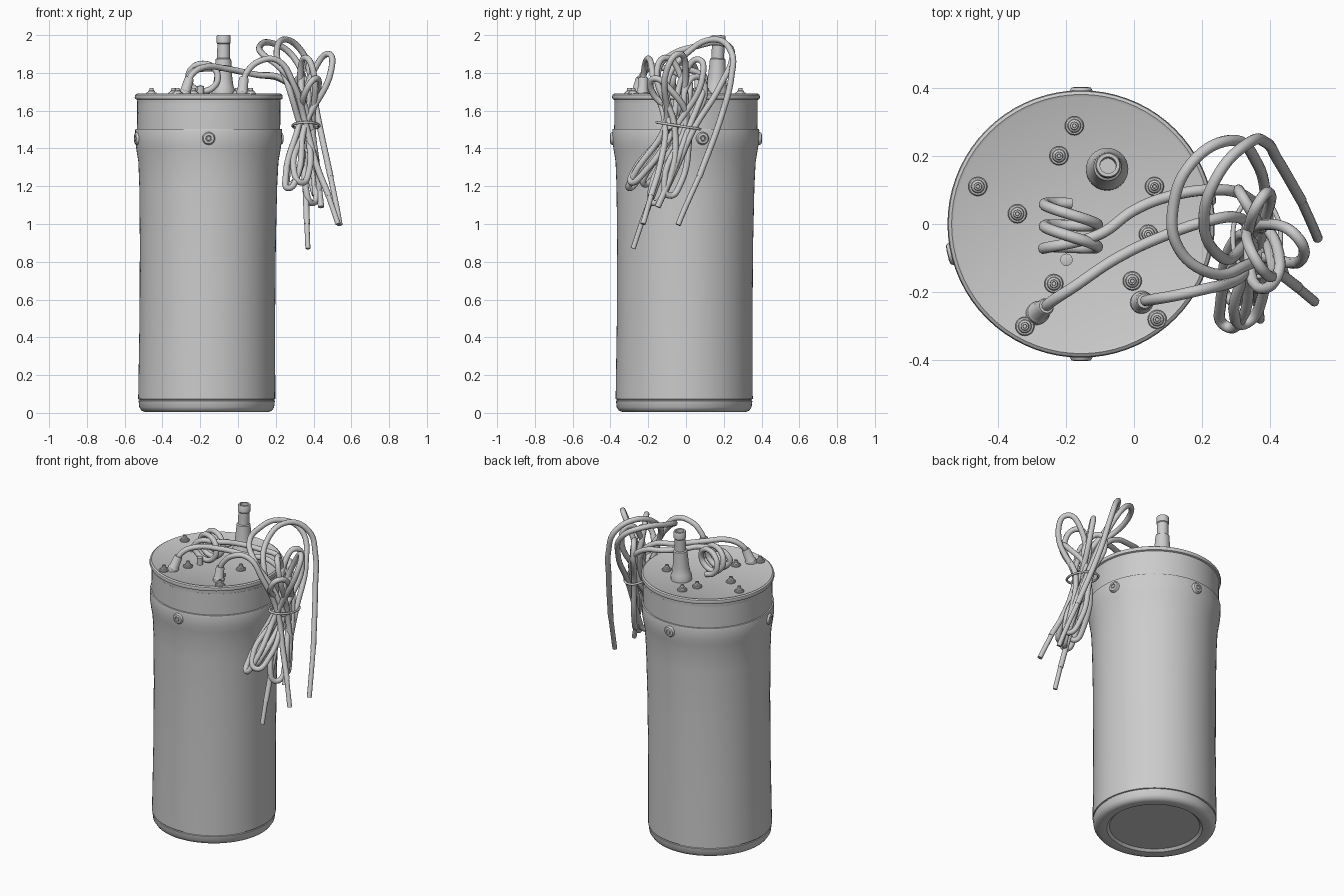
import bpy, bmesh, math
from mathutils import Vector, Matrix

CX = -0.155  # canister axis at the lid


def finish(obj, angle=35):
    bpy.ops.object.select_all(action='DESELECT')
    obj.select_set(True)
    bpy.context.view_layer.objects.active = obj
    bpy.ops.object.shade_smooth_by_angle(angle=math.radians(angle))
    return obj


def lathe(name, profile, loc=(0, 0, 0), axis=(0, 0, 1), n=24, shear=(0, 0)):
    """Revolve (radius, height) points; radius 0 closes with a pole."""
    bm = bmesh.new()
    rings = []
    for r, z in profile:
        c = Vector((shear[0] * z, shear[1] * z, z))
        k = 1 if r == 0 else n
        rings.append([bm.verts.new(c + Vector((r * math.cos(a), r * math.sin(a), 0)))
                      for a in (2 * math.pi * i / n for i in range(k))])
    for a, b in zip(rings, rings[1:]):
        for i in range(n):
            j = (i + 1) % n
            quad = [a[i % len(a)], a[j % len(a)], b[j % len(b)], b[i % len(b)]]
            bm.faces.new(list(dict.fromkeys(quad)))
    bmesh.ops.recalc_face_normals(bm, faces=bm.faces)
    me = bpy.data.meshes.new(name)
    bm.to_mesh(me)
    bm.free()
    obj = bpy.data.objects.new(name, me)
    bpy.context.collection.objects.link(obj)
    rot = Vector((0, 0, 1)).rotation_difference(Vector(axis)).to_matrix().to_4x4()
    obj.matrix_world = Matrix.Translation(loc) @ rot
    return finish(obj)


def tube(name, pts, r=0.0165, cyclic=False):
    """Round cable through the given points."""
    cu = bpy.data.curves.new(name, 'CURVE')
    cu.dimensions = '3D'
    cu.bevel_depth, cu.bevel_resolution, cu.resolution_u = r, 3, 7
    cu.use_fill_caps = True
    sp = cu.splines.new('BEZIER')
    sp.bezier_points.add(len(pts) - 1)
    for b, p in zip(sp.bezier_points, pts):
        b.co = p
        b.handle_left_type = b.handle_right_type = 'AUTO'
    sp.use_cyclic_u = cyclic
    obj = bpy.data.objects.new(name, cu)
    bpy.context.collection.objects.link(obj)
    bpy.ops.object.select_all(action='DESELECT')
    obj.select_set(True)
    bpy.context.view_layer.objects.active = obj
    bpy.ops.object.convert(target='MESH')
    return finish(bpy.context.object, 50)


# Canister shell: leaning slightly, flared shoulder, recessed bottom
lathe('canister_body', [(0, 0.022), (0.265, 0.022), (0.28, 0.008), (0.325, 0.004), (0.345, 0.012),
                        (0.357, 0.03), (0.361, 0.064), (0.356, 0.066), (0.356, 0.071), (0.363, 0.073),
                        (0.359, 0.5), (0.36, 0.9), (0.365, 1.2), (0.371, 1.33), (0.381, 1.39),
                        (0.387, 1.43), (0.389, 1.495), (0.387, 1.502), (0.379, 1.503), (0.379, 1.64),
                        (0, 1.64)],
      loc=(-0.166, -0.01, 0), n=72, shear=(0.007, 0.006))

# Lid with a rolled rim
lathe('lid', [(0, 1.63), (0.378, 1.63), (0.38, 1.658), (0.389, 1.662), (0.392, 1.672), (0.389, 1.684),
              (0.38, 1.69), (0.372, 1.686), (0, 1.685)], loc=(CX, 0, 0), n=72)

# Outlet fitting with open bore
lathe('outlet_fitting', [(0.062, 0), (0.062, 0.03), (0.055, 0.045), (0.048, 0.09), (0.043, 0.16),
                         (0.041, 0.19), (0.034, 0.195), (0.033, 0.27), (0.037, 0.275), (0.037, 0.312),
                         (0.034, 0.317), (0.024, 0.317), (0.023, 0.22), (0, 0.22)],
      loc=(-0.079, 0.16, 1.683), axis=(0.01, 0.04, 1), n=32)

# Lid screws: washer, domed head, hex-socket stud
SCREW = [(0.028, -0.004), (0.028, 0.006), (0.025, 0.01), (0.02, 0.011), (0.018, 0.018), (0.012, 0.022),
         (0.011, 0.034), (0.006, 0.035), (0.005, 0.024), (0, 0.024)]
for i, (x, y) in enumerate([(-0.175, 0.288), (-0.22, 0.2), (-0.458, 0.11), (-0.342, 0.03), (0.06, 0.11),
                            (0.042, -0.03), (-0.005, -0.167), (-0.235, -0.175), (-0.32, -0.3),
                            (0.068, -0.28)]):
    lathe(f'lid_screw_{i}', SCREW, loc=(x, y, 1.686), n=20)

# Four screws round the shoulder
SIDE = [(0.034, -0.012), (0.034, 0.004), (0.028, 0.013), (0.016, 0.015), (0.014, 0.01),
        (0.011, 0.01), (0.009, 0.014), (0, 0.014)]
for i, deg in enumerate((90, 270, 193, 13)):
    a = math.radians(deg)
    d = Vector((math.cos(a), math.sin(a), 0))
    lathe(f'side_screw_{i}', SIDE, loc=Vector((CX, 0, 1.453)) + d * 0.387, axis=d, n=24)

# Cable glands
GLAND = [(0.033, -0.01), (0.033, 0.015), (0.028, 0.022), (0.025, 0.085), (0.021, 0.093), (0, 0.093)]
lathe('cable_gland_left', GLAND, loc=(-0.283, -0.262, 1.686), axis=(0.3, 0.25, 1))
lathe('cable_gland_right', GLAND, loc=(0.022, -0.23, 1.686), axis=(0.1, 0.05, 1))
lathe('coil_stub', [(0.018, 0), (0.018, 0.05), (0, 0.055)], loc=(-0.198, -0.105, 1.68))

# Left cable: over the lid, through the tie, hanging to the lowest end
tube('left_cable', [(-0.265, -0.25, 1.74), (-0.245, -0.23, 1.79), (-0.18, -0.187, 1.83),
                    (-0.05, -0.1, 1.82), (0.1, -0.03, 1.79), (0.22, 0.01, 1.775), (0.3, 0.02, 1.7),
                    (0.34, -0.03, 1.52), (0.355, -0.14, 1.25), (0.365, -0.235, 1.0)])
tube('left_cable_wire', [(0.364, -0.23, 1.02), (0.37, -0.28, 0.87)], 0.0135)

# Right cable
tube('right_cable', [(0.028, -0.226, 1.75), (0.045, -0.223, 1.8), (0.12, -0.21, 1.865),
                     (0.21, -0.19, 1.865), (0.29, -0.17, 1.75), (0.36, -0.11, 1.52),
                     (0.42, -0.14, 1.3), (0.48, -0.185, 1.15)])
tube('right_cable_wire', [(0.475, -0.182, 1.16), (0.53, -0.228, 1.0)], 0.0145)

# Coiled cable: two turns standing on the lid, then across to the bundle
coil = []
for i in range(19):
    a = -math.pi / 2 - 2 * math.pi * i / 8
    coil.append((-0.185 + 0.078 * math.cos(a), 0.06 - 0.145 * i / 18 - 0.18 * 0.078 * math.cos(a),
                 1.776 + 0.072 * math.sin(a)))
tube('coiled_cable', coil + [(-0.1, -0.03, 1.825), (0.0, 0.04, 1.81), (0.1, 0.08, 1.79),
                             (0.22, 0.1, 1.77), (0.31, 0.09, 1.7), (0.375, 0.02, 1.52),
                             (0.42, -0.08, 1.25), (0.44, -0.15, 1.09)])

# Big arched loops above the bundle
tube('arch_loop_left', [(0.39, -0.08, 1.5), (0.33, -0.12, 1.68), (0.23, -0.145, 1.82), (0.13, -0.07, 1.9),
                        (0.115, 0.05, 1.94), (0.17, 0.18, 1.96), (0.28, 0.245, 1.9), (0.36, 0.18, 1.73),
                        (0.39, 0.04, 1.5), (0.4, -0.05, 1.3), (0.41, -0.12, 1.15)])
tube('arch_loop_tall', [(0.33, -0.06, 1.52), (0.26, -0.1, 1.75), (0.205, 0.0, 1.9), (0.25, 0.15, 1.977),
                        (0.34, 0.24, 1.91), (0.385, 0.24, 1.78), (0.42, 0.19, 1.58), (0.49, 0.07, 1.25)])
tube('arch_loop_wire', [(0.487, 0.076, 1.265), (0.53, -0.02, 1.05), (0.539, -0.042, 0.995)], 0.0145)

# Bundled loops: upper tip, lower tip, upper and lower half-spread
TIE = Vector((0.36, -0.04, 1.52))
for i, (up, down, su, sd) in enumerate([
        ((0.48, -0.04, 1.9), (0.27, -0.3, 1.19), (0.045, -0.05, 0), (0.03, -0.02, 0)),
        ((0.37, 0.07, 1.87), (0.33, -0.29, 1.22), (0.03, 0.05, 0), (0.04, 0.03, 0)),
        ((0.36, -0.11, 1.88), (0.39, -0.17, 1.11), (0.035, -0.06, 0), (0.03, 0.04, 0)),
        ((0.41, -0.17, 1.77), (0.28, -0.22, 1.21), (0.03, 0.05, 0), (0.03, -0.03, 0)),
        ((0.33, 0.06, 1.78), (0.42, -0.09, 1.15), (-0.03, 0.05, 0), (-0.02, 0.045, 0))]):
    U, D, su, sd = map(Vector, (up, down, su, sd))
    c = TIE + Vector(((i % 3 - 1) * 0.022, (i - 2) * 0.026, 0))
    w = su * 0.35
    tube(f'bundle_loop_{i}', [U, U.lerp(c, 0.22) + su, c + w, D.lerp(c, 0.2) + sd, D,
                              D.lerp(c, 0.2) - sd, c - w, U.lerp(c, 0.22) - su], cyclic=True)

# Tie around the bundle
tube('bundle_tie', [TIE + Vector((0.07 * math.cos(a), 0.115 * math.sin(a), -0.018 * math.sin(a)))
                    for a in (math.pi * k / 5 for k in range(10))], 0.007, True)
